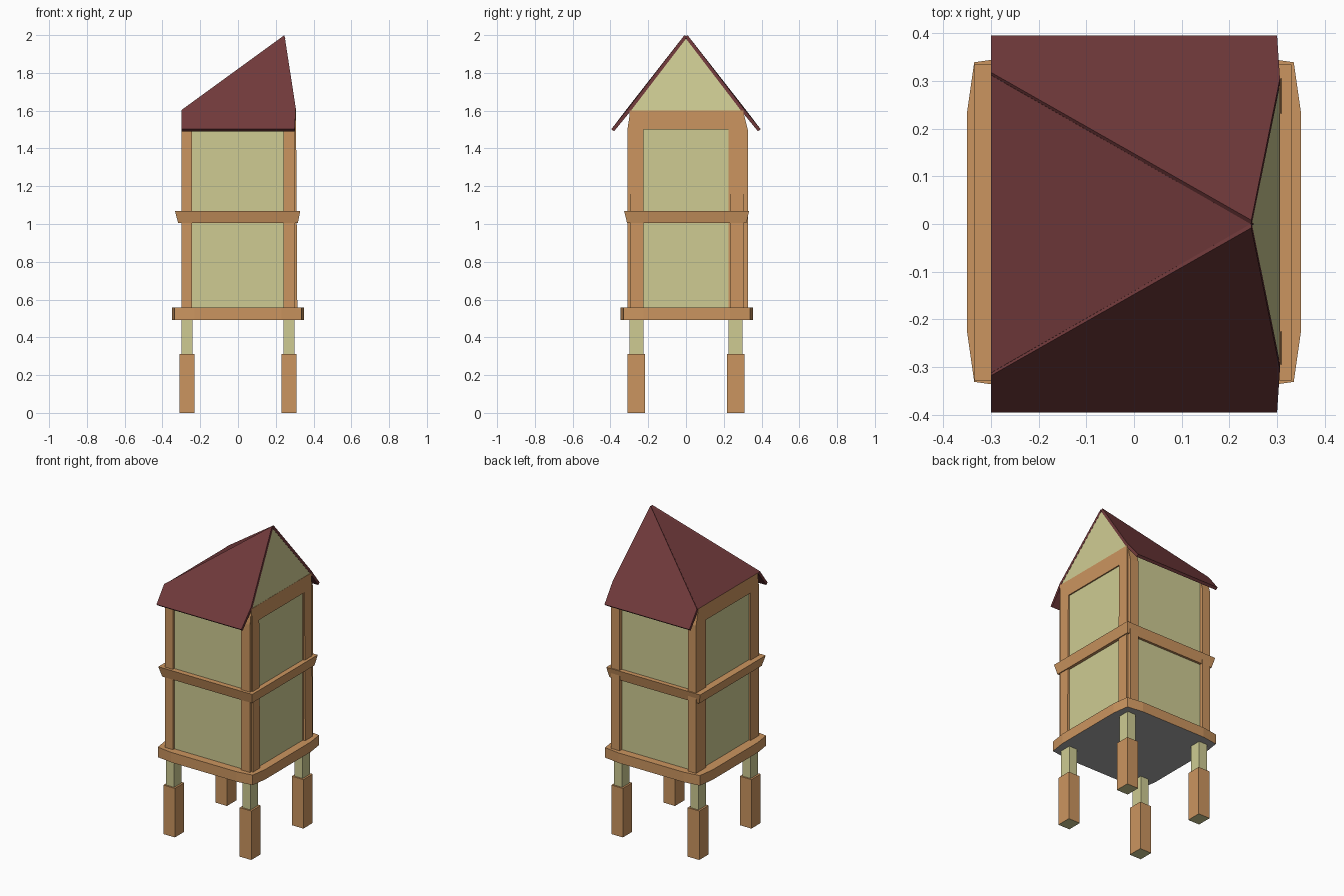
import bpy, bmesh
from mathutils import Vector

if "Cube" in bpy.data.objects:
    bpy.data.objects.remove(bpy.data.objects["Cube"])


def material(name, rgb):
    m = bpy.data.materials.new(name)
    m.diffuse_color = (*rgb, 1)
    m.use_nodes = True
    m.node_tree.nodes["Principled BSDF"].inputs["Base Color"].default_value = m.diffuse_color
    return m


WOOD = material("wood", (0.60, 0.30, 0.115))
CREAM = material("cream", (0.62, 0.60, 0.29))
MAROON = material("maroon", (0.165, 0.042, 0.044))
GREY = material("grey", (0.40, 0.40, 0.40))


def finish(name, bm, mat, under=None):
    bmesh.ops.recalc_face_normals(bm, faces=bm.faces)
    bm.normal_update()
    me = bpy.data.meshes.new(name)
    me.materials.append(mat)
    if under:
        me.materials.append(under)
        for f in bm.faces:
            if f.normal.z < -0.9:
                f.material_index = 1
    bm.to_mesh(me)
    bm.free()
    ob = bpy.data.objects.new(name, me)
    bpy.context.collection.objects.link(ob)
    return ob


def loft(name, low, high, mat, under=None):
    """Solid between two outlines with the same number of points."""
    bm = bmesh.new()
    a = [bm.verts.new(p) for p in low]
    b = [bm.verts.new(p) for p in high]
    n = len(a)
    bm.faces.new(a)
    bm.faces.new(b)
    for i in range(n):
        j = (i + 1) % n
        bm.faces.new((a[i], a[j], b[j], b[i]))
    return finish(name, bm, mat, under)


def rect(x0, x1, y0, y1, z):
    return [(x0, y0, z), (x1, y0, z), (x1, y1, z), (x0, y1, z)]


def box(name, x0, x1, y0, y1, z0, z1, mat, under=None):
    return loft(name, rect(x0, x1, y0, y1, z0), rect(x0, x1, y0, y1, z1), mat, under)


def sheet(name, pts, thick, mat):
    """Flat panel thickened downwards, below its outer face."""
    pts = [Vector(p) for p in pts]
    n = (pts[1] - pts[0]).cross(pts[2] - pts[0]).normalized()
    if n.z > 0:
        n = -n
    return loft(name, pts, [p + n * thick for p in pts], mat)


# Legs with thicker wooden feet
for sx, xn in ((-1, "left"), (1, "right")):
    for sy, yn in ((-1, "front"), (1, "back")):
        x, y = sx * 0.27, sy * 0.263
        box(f"{yn}_{xn}_leg", x - .029, x + .029, y - .037, y + .037, 0.3, 0.5, CREAM)
        box(f"{yn}_{xn}_foot", x - .041, x + .041, y - .047, y + .047, 0, 0.313, WOOD, CREAM)

# Base skirt, slightly bowed on each side, with a grey underside
quarter = [(0.35, -0.23), (0.35, 0.23), (0.335, 0.335)]
ring = []
for k in range(4):
    ring += quarter
    quarter = [(-y, x) for x, y in quarter]
loft("base_skirt", [(x, y + .004, .493) for x, y in ring],
     [(x, y + .004, .557) for x, y in ring], WOOD, GREY)

# Wall core
box("walls", -0.288, 0.298, -0.295, 0.305, 0.55, 1.6, CREAM)

# Corner posts, tapering under the roof
for x0, x1, xn in ((-0.3, -0.243, "left"), (0.24, 0.302, "right")):
    for y0, y1, t0, t1, yn in ((-0.31, -0.225, -0.295, -0.225, "front"),
                               (0.225, 0.327, 0.225, 0.302, "back")):
        box(f"{yn}_{xn}_post", x0, x1, y0, y1, 0.55, 1.5, WOOD)
        loft(f"{yn}_{xn}_post_top", rect(x0, x1, y0, y1, 1.5),
             rect(x0, x1, t0, t1, 1.6), WOOD)

# Facing boards on the right wall
for y0, y1, yn in ((-0.295, -0.225, "front"), (0.232, 0.305, "back")):
    loft(f"{yn}_right_facing", rect(0.29, 0.314, y0, y1, 0.55),
         rect(0.29, 0.307, y0, y1, 1.6), WOOD)

# Top beams on the two gable ends
box("left_beam", -0.3, -0.28, -0.3, 0.302, 1.5, 1.6, WOOD)
box("right_beam", 0.28, 0.306, -0.3, 0.302, 1.5, 1.6, WOOD)

# Flared ledge between the storeys
loft("middle_ledge", rect(-0.317, 0.317, -0.312, 0.320, 1.005),
     rect(-0.334, 0.33, -0.328, 0.334, 1.07), WOOD)

# Gable infill under the leaning peak
bm = bmesh.new()
base = [bm.verts.new(p) for p in rect(-0.285, 0.305, -0.3, 0.3, 1.6)]
peak = bm.verts.new((0.246, 0, 1.985))
bm.faces.new(base)
for i in range(4):
    bm.faces.new((base[i], base[(i + 1) % 4], peak))
finish("gable", bm, CREAM)

# Roof: two overhanging sides and the long left slope
for s, n in ((-1, "front"), (1, "back")):
    sheet(f"{n}_roof", [(-0.3, s * .395, 1.502), (0.3, s * .395, 1.502),
                        (0.306, s * .305, 1.612), (0.246, s * .008, 2.0),
                        (-0.3, s * .318, 1.603)], 0.018, MAROON)
sheet("left_roof", [(-0.3, -.312, 1.6), (-0.3, .312, 1.6), (0.245, 0, 1.992)], 0.012, MAROON)
